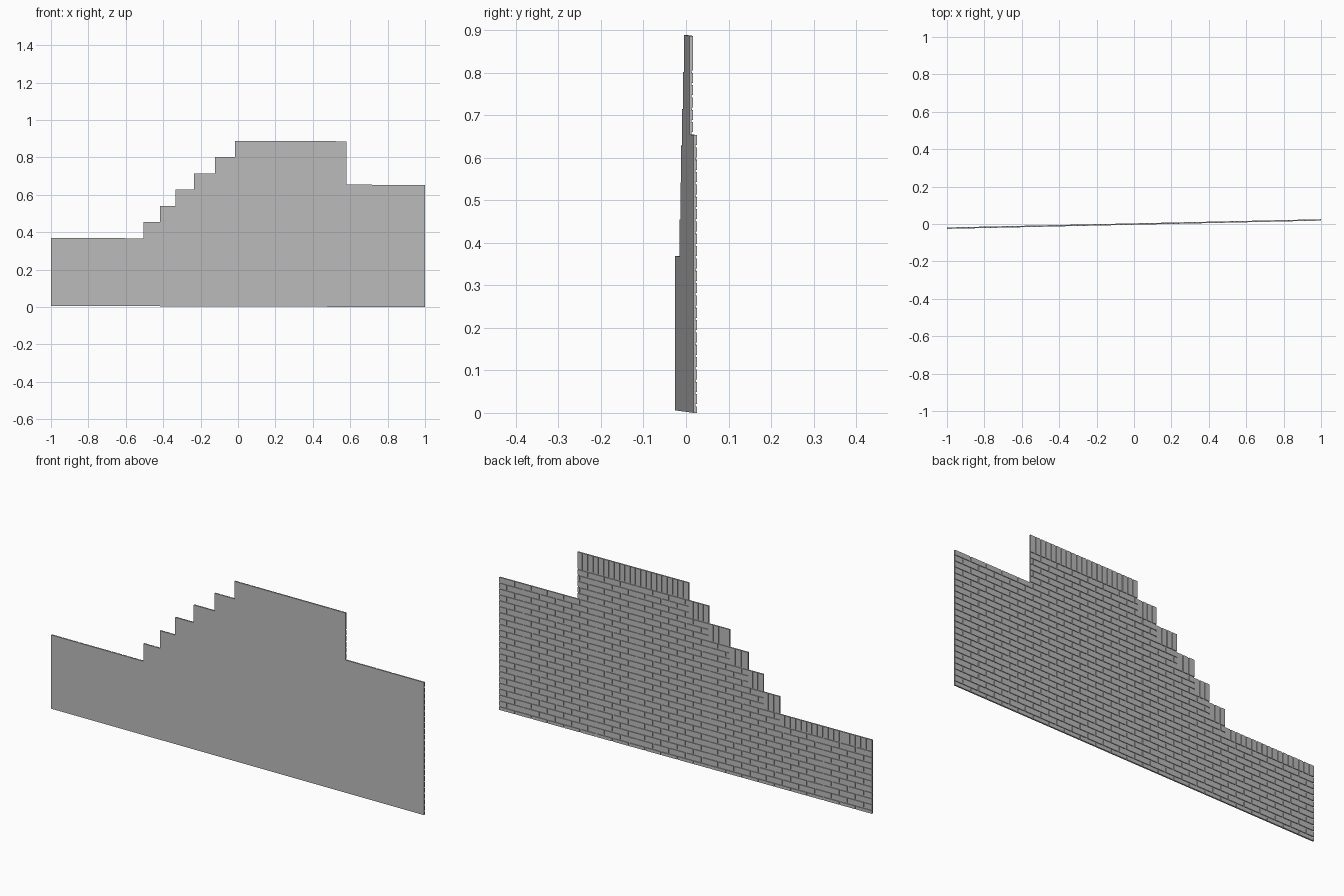
import bpy, bmesh

cube = bpy.data.objects.get("Cube")
if cube:
    bpy.data.objects.remove(cube)

COURSE = 0.029           # height of one brick course
TOP = 0.885              # highest point of the wall
JOINT = 0.0055           # mortar joint width
SLAB, FACE = 0.004, 0.0075   # depth of backing and of brick faces

# left edge, right edge, courses below the top, height of upright cap in courses
SECTIONS = [
    (-1.0, -0.505, 18, 2), (-0.505, -0.417, 15, 3), (-0.417, -0.334, 12, 3),
    (-0.334, -0.236, 9, 3), (-0.236, -0.123, 6, 3), (-0.123, -0.017, 3, 3),
    (-0.017, 0.58, 0, 3), (0.58, 1.0, 8, 0),
]


def place(x, depth, z):
    """Wall coordinates to world: slightly turned and slightly tilted."""
    return (x, -0.026 + 0.022 * (x + 1) + depth, z + 0.003 * (1 - x))


def make_object(name, bm, mat):
    bmesh.ops.recalc_face_normals(bm, faces=bm.faces)
    mesh = bpy.data.meshes.new(name)
    bm.to_mesh(mesh)
    bm.free()
    mesh.materials.append(mat)
    obj = bpy.data.objects.new(name, mesh)
    bpy.context.collection.objects.link(obj)
    return obj


def add_brick(bm, x0, x1, z0, z1):
    """One box standing out of the backing."""
    verts = bmesh.ops.create_cube(bm, size=1)["verts"]
    for v in verts:
        x = x1 if v.co.x > 0 else x0
        z = z1 if v.co.z > 0 else z0
        depth = FACE if v.co.y > 0 else SLAB - 0.001
        v.co = place(x, depth, z)


def add_row(bm, x0, x1, z0, z1, pitch, shift):
    """A row of bricks clipped to x0..x1, with open joints between them."""
    x = x0 - shift
    while x < x1 - 0.001:
        left = x0 if x <= x0 else x + JOINT / 2
        right = x1 if x + pitch >= x1 - 0.001 else x + pitch - JOINT / 2
        if right - left > 0.004:
            add_brick(bm, left, right, z0, z1)
        x += pitch


grey = bpy.data.materials.new("brick grey")
grey.use_nodes = True
colour = (0.5, 0.5, 0.5, 1)
grey.diffuse_color = colour
grey.node_tree.nodes["Principled BSDF"].inputs["Base Color"].default_value = colour

# Flat backing with the stepped outline
outline = [(-1, 0)]
for x0, x1, drop, cap in SECTIONS:
    z = TOP - drop * COURSE
    outline += [(x0, z), (x1, z)]
outline.append((1, 0))
bm = bmesh.new()
front = bm.faces.new([bm.verts.new(place(x, 0, z)) for x, z in outline])
extruded = bmesh.ops.extrude_face_region(bm, geom=[front], use_keep_orig=True)
moved = [g for g in extruded["geom"] if isinstance(g, bmesh.types.BMVert)]
bmesh.ops.translate(bm, verts=moved, vec=(0, SLAB, 0))
make_object("wall_backing", bm, grey)

# Upright cap bricks along each step
bm = bmesh.new()
for x0, x1, drop, cap in SECTIONS:
    if cap:
        z1 = TOP - drop * COURSE
        z0 = z1 - cap * COURSE + JOINT
        count = round((x1 - x0) / COURSE)
        add_row(bm, x0, x1, z0, z1, (x1 - x0) / count, 0)
make_object("cap_bricks", bm, grey)

# Long bricks laid in running bond
bm = bmesh.new()
length = 3 * COURSE
for row in range(31):
    spans = [s for s in SECTIONS if s[2] + s[3] <= row]
    if not spans:
        continue
    x0, x1 = spans[0][0], spans[-1][1]
    z1 = TOP - row * COURSE
    z0 = max(z1 - COURSE + JOINT, 0)
    shift = (x0 + 1 + (row % 2) * length / 2) % length
    add_row(bm, x0, x1, z0, z1, length, shift)
make_object("laid_bricks", bm, grey)
